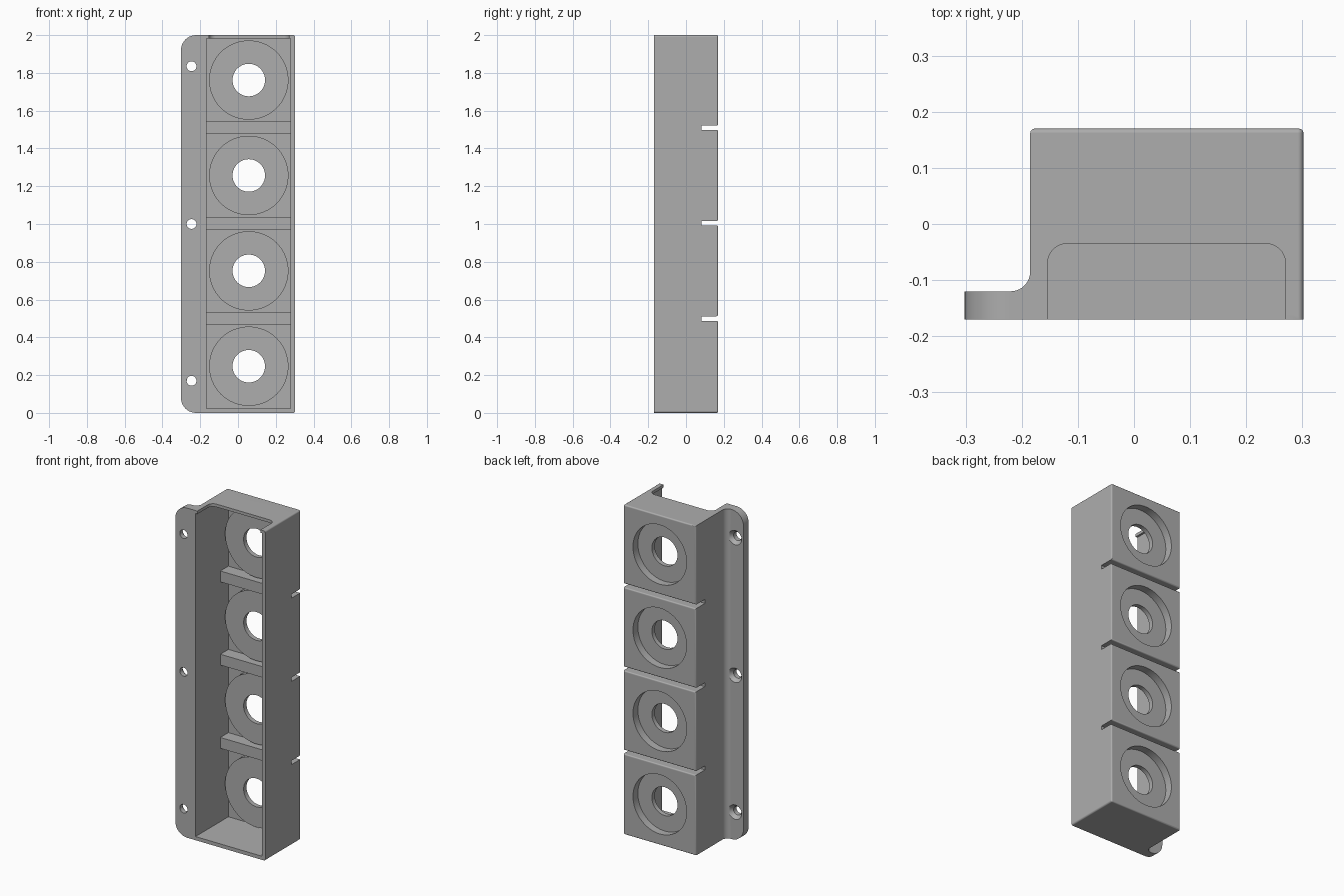
import bpy, bmesh, math
from mathutils import Matrix, Vector

cube = bpy.data.objects.get("Cube")
if cube:
    bpy.data.objects.remove(cube, do_unlink=True)

grey = bpy.data.materials.new("plain grey")
grey.use_nodes = True
grey.diffuse_color = (0.42, 0.42, 0.42, 1)
grey.node_tree.nodes["Principled BSDF"].inputs["Base Color"].default_value = (0.42, 0.42, 0.42, 1)

PITCH, FIRST, CX = 0.505, 0.247, 0.057
CELLS = [FIRST + PITCH * i for i in range(4)]
GAPS = [FIRST + PITCH * (i + 0.5) for i in range(3)]
BACK = 0.17


def make(name, bm):
    bmesh.ops.recalc_face_normals(bm, faces=bm.faces)
    mesh = bpy.data.meshes.new(name)
    bm.to_mesh(mesh)
    bm.free()
    mesh.materials.append(grey)
    ob = bpy.data.objects.new(name, mesh)
    bpy.context.collection.objects.link(ob)
    return ob


def box(name, x0, x1, y0, y1, z0, z1):
    bm = bmesh.new()
    m = Matrix.Translation(((x0 + x1) / 2, (y0 + y1) / 2, (z0 + z1) / 2))
    m = m @ Matrix.Diagonal((x1 - x0, y1 - y0, z1 - z0, 1))
    bmesh.ops.create_cube(bm, size=1, matrix=m)
    return make(name, bm)


def disc(name, x, z, y0, y1, r0, r1, n=64):
    """Round cutter along y, with radius r0 at y0 and r1 at y1."""
    bm = bmesh.new()
    m = Matrix.Translation((x, (y0 + y1) / 2, z)) @ Matrix.Rotation(-math.pi / 2, 4, "X")
    bmesh.ops.create_cone(bm, cap_ends=True, segments=n, radius1=r0, radius2=r1,
                          depth=y1 - y0, matrix=m)
    return make(name, bm)


def prism(name, outline, to_3d, push):
    """Extrude a flat outline; to_3d places each (a, b) point."""
    bm = bmesh.new()
    face = bm.faces.new([bm.verts.new(to_3d(a, b)) for a, b in outline])
    out = bmesh.ops.extrude_face_region(bm, geom=[face])
    bmesh.ops.translate(bm, vec=Vector(push),
                        verts=[v for v in out["geom"] if isinstance(v, bmesh.types.BMVert)])
    return make(name, bm)


def arc(cx, cy, r, start, end, n=10):
    return [(cx + r * math.cos(math.radians(start + (end - start) * i / n)),
             cy + r * math.sin(math.radians(start + (end - start) * i / n)))
            for i in range(n + 1)]


def combine(target, tool, operation="DIFFERENCE"):
    mod = target.modifiers.new("cut", "BOOLEAN")
    mod.operation, mod.object, mod.solver = operation, tool, "EXACT"
    deps = bpy.context.evaluated_depsgraph_get()
    mesh = bpy.data.meshes.new_from_object(target.evaluated_get(deps))
    target.modifiers.clear()
    target.data = mesh
    bpy.data.objects.remove(tool, do_unlink=True)


# Body and flange: plan profile with a filleted inner corner
plan = [(-0.302, -0.17), (0.302, -0.17), (0.302, BACK), (-0.185, BACK)]
plan += arc(-0.22, -0.085, 0.035, 0, -90) + [(-0.302, -0.12)]
body = prism("housing", plan, lambda a, b: (a, b, 0), (0, 0, 2))

# Rounded front outline: large flange corners, small housing corners
r, s = 0.08, 0.01
outline = (arc(-0.302 + r, r, r, 180, 270) + arc(0.302 - s, s, s, 270, 360, 4)
           + arc(0.302 - s, 2 - s, s, 0, 90, 4) + arc(-0.302 + r, 2 - r, r, 90, 180))
combine(body, prism("outline", outline, lambda a, b: (a, -0.3, b), (0, 0.6, 0)), "INTERSECT")

# Slots between the cells
for z in GAPS:
    combine(body, box("slot", -0.25, 0.4, 0.083, 0.3, z - 0.012, z + 0.012))

# Soft rounding of the back edges
bm = bmesh.new()
bm.from_mesh(body.data)
bmesh.ops.remove_doubles(bm, verts=bm.verts, dist=0.0001)
edges = [e for e in bm.edges if all(abs(v.co.y - BACK) < 0.001 for v in e.verts)
         and e.calc_face_angle(0) > 0.5]
bmesh.ops.bevel(bm, geom=edges, offset=0.008, segments=4, profile=0.5, affect="EDGES")
bm.to_mesh(body.data)
bm.free()

# Cavity, leaving cross ribs and round bosses standing
cavity = box("cavity", -0.166, 0.279, -0.3, 0.145, 0.022, 1.982)
for z in GAPS:
    combine(cavity, box("rib", -0.3, 0.4, 0.068, 0.3, z - 0.033, z + 0.033))
for z in CELLS:
    combine(cavity, disc("boss", CX, z, 0.095, 0.3, 0.21, 0.21))
combine(body, cavity)

# Back recesses and through holes
for z in CELLS:
    combine(body, disc("recess", CX, z, 0.123, 0.3, 0.18, 0.18))
    combine(body, disc("opening", CX, z, 0.05, 0.2, 0.086, 0.086))

# Countersunk flange holes
for z in (0.17, 1.0, 1.835):
    combine(body, disc("screw_hole", -0.246, z, -0.3, -0.1, 0.026, 0.026, 32))
    combine(body, disc("countersink", -0.246, z, -0.142, -0.118, 0.026, 0.045, 32))

# Round-cornered notch in the top wall
notch = [(-0.154, -0.3), (0.27, -0.3)] + arc(0.235, -0.07, 0.035, 0, 90)
notch += arc(-0.119, -0.07, 0.035, 90, 180)
combine(body, prism("notch", notch, lambda a, b: (a, b, 1.95), (0, 0, 0.2)))

# Smooth rounds, crisp edges
bpy.ops.object.select_all(action="DESELECT")
body.select_set(True)
bpy.context.view_layer.objects.active = body
bpy.ops.object.shade_smooth_by_angle(angle=math.radians(30))
weighted = body.modifiers.new("flat_normals", "WEIGHTED_NORMAL")
weighted.keep_sharp = True
